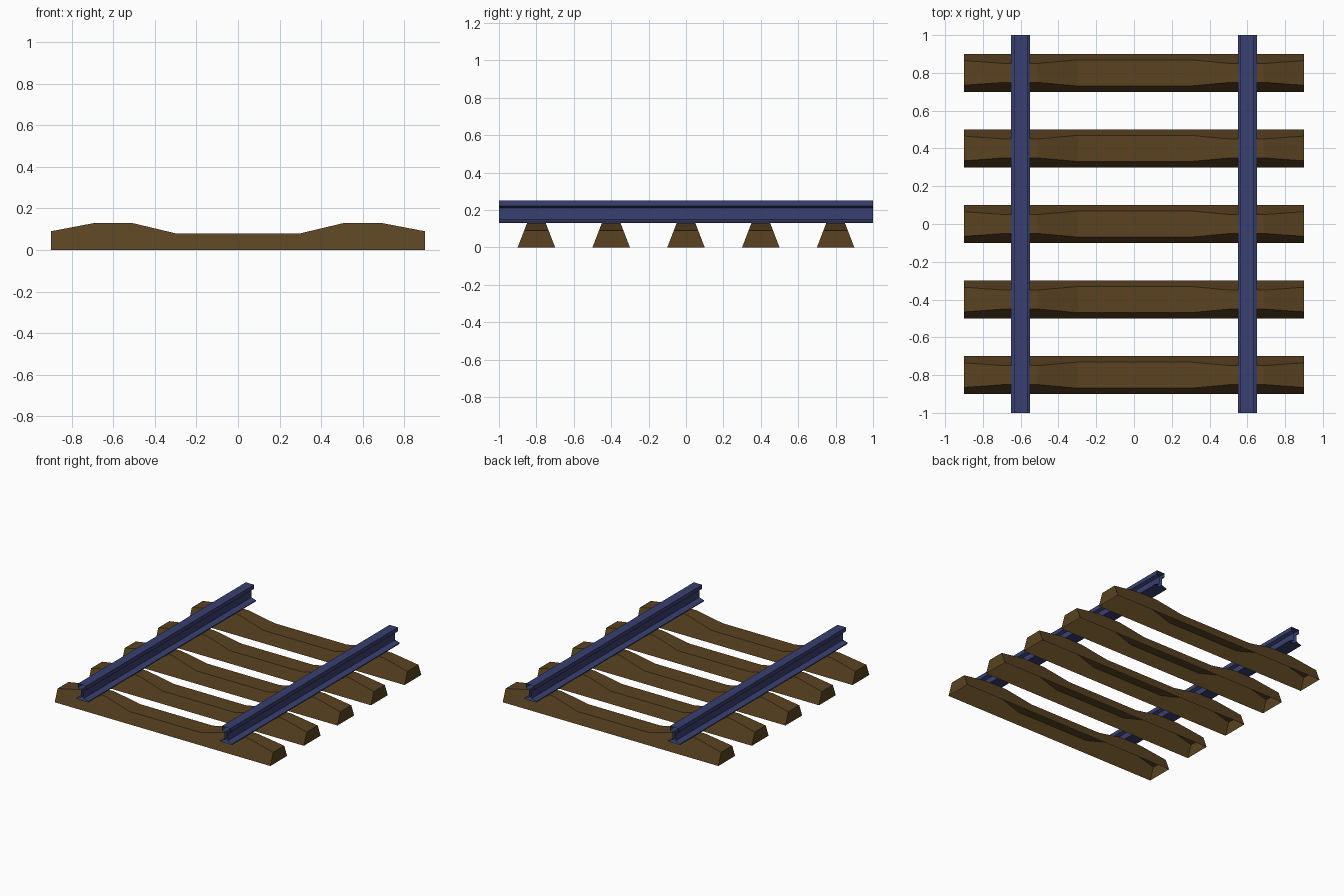
import bpy, bmesh

if "Cube" in bpy.data.objects:
    bpy.data.objects.remove(bpy.data.objects["Cube"])


def material(name, color):
    m = bpy.data.materials.new(name)
    m.diffuse_color = color
    m.use_nodes = True
    m.node_tree.nodes["Principled BSDF"].inputs["Base Color"].default_value = m.diffuse_color
    return m


def sweep(name, rows, mat, closed=False, caps=False):
    """Skin a list of equal-length point rows into one flat-shaded object."""
    bm = bmesh.new()
    vs = [[bm.verts.new(p) for p in row] for row in rows]
    n = len(rows[0])
    for a, b in zip(vs, vs[1:]):
        for i in range(n if closed else n - 1):
            j = (i + 1) % n
            bm.faces.new((a[i], a[j], b[j], b[i]))
    if caps:
        bm.faces.new(vs[0])
        bm.faces.new(vs[-1][::-1])
    bmesh.ops.recalc_face_normals(bm, faces=bm.faces)
    mesh = bpy.data.meshes.new(name)
    bm.to_mesh(mesh)
    bm.free()
    mesh.materials.append(mat)
    obj = bpy.data.objects.new(name, mesh)
    bpy.context.collection.objects.link(obj)
    return obj


wood = material("wood", (0.10, 0.055, 0.015, 1))
steel = material("steel", (0.04, 0.05, 0.16, 1))

# Sleepers: tapered shells, open underneath, raised where the rails sit
half = [(0.30, 0.08), (0.51, 0.13), (0.69, 0.13), (0.90, 0.09)]
stations = [(-x, z) for x, z in reversed(half)] + half
for k in range(5):
    yc = -0.8 + 0.4 * k
    rows = []
    for x, z in stations:
        w = 0.1 - 0.05 * z / 0.13
        rows.append([(x, yc - 0.1, 0), (x, yc - w, z),
                     (x, yc + w, z), (x, yc + 0.1, 0)])
    sweep(f"sleeper_{k + 1}", rows, wood, caps=True)

# Rails: foot, web and head profile, open at both ends
side = [(0.05, 0.13), (0.05, 0.137), (0.012, 0.15), (0.012, 0.21),
        (0.035, 0.22), (0.035, 0.25)]
profile = side + [(-x, z) for x, z in reversed(side)]
for label, xc in (("left", -0.6), ("right", 0.6)):
    rows = [[(xc + x, y, z) for x, z in profile] for y in (-1, 1)]
    sweep(f"{label}_rail", rows, steel, closed=True)
